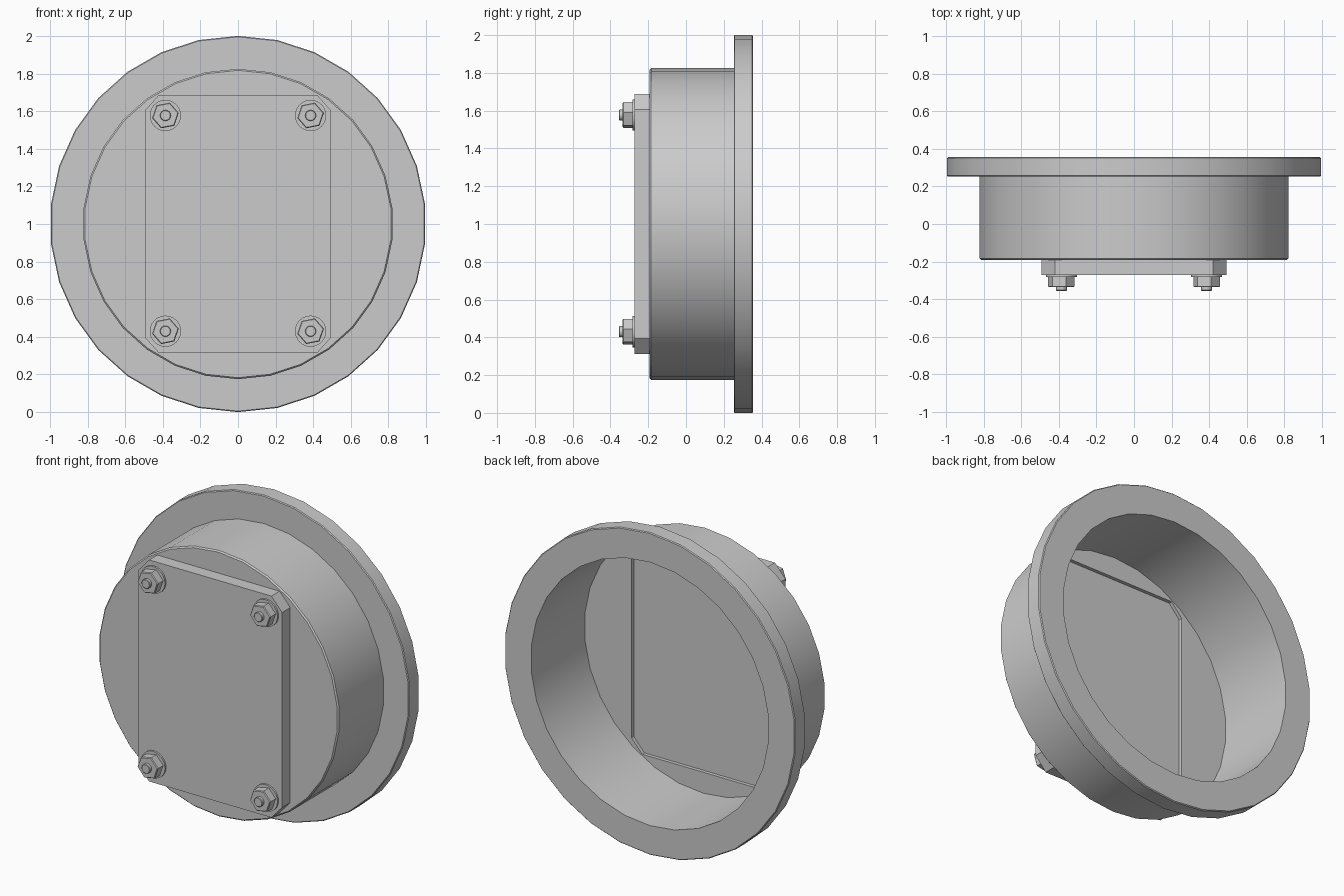
import bpy, bmesh
from math import pi, sin, cos, radians

if "Cube" in bpy.data.objects:
    bpy.data.objects.remove(bpy.data.objects["Cube"])


def finish(name, bm):
    bmesh.ops.recalc_face_normals(bm, faces=bm.faces)
    mesh = bpy.data.meshes.new(name)
    bm.to_mesh(mesh)
    bm.free()
    ob = bpy.data.objects.new(name, mesh)
    bpy.context.collection.objects.link(ob)
    bpy.ops.object.select_all(action='DESELECT')
    ob.select_set(True)
    bpy.context.view_layer.objects.active = ob
    bpy.ops.object.shade_smooth_by_angle(angle=radians(30))
    return ob


def circle(r, n, phase=pi / 2):
    return [(r * cos(phase + 2 * pi * i / n), r * sin(phase + 2 * pi * i / n)) for i in range(n)]


def lathe(name, profile, n, phase=pi / 2, cx=0, cz=1, ring=False):
    """Spin (radius, y) points about the y axis; ring closes the section, otherwise ends are capped."""
    bm = bmesh.new()
    loops = [[bm.verts.new((cx + x, y, cz + z)) for x, z in circle(r, n, phase)] for r, y in profile]
    pairs = list(zip(loops, loops[1:]))
    if ring:
        pairs.append((loops[-1], loops[0]))
    else:
        bm.faces.new(loops[0])
        bm.faces.new(loops[-1])
    for a, b in pairs:
        for i in range(n):
            j = (i + 1) % n
            bm.faces.new((a[i], a[j], b[j], b[i]))
    return finish(name, bm)


def slab(name, outlines, y0, y1):
    """Flat sheet from an outline and optional holes, extruded along y."""
    bm = bmesh.new()
    edges = []
    for pts in outlines:
        vs = [bm.verts.new((x, y0, 1 + z)) for x, z in pts]
        edges += [bm.edges.new((vs[i - 1], vs[i])) for i in range(len(vs))]
    if len(outlines) == 1:
        bm.faces.new(vs)
    else:
        bmesh.ops.triangle_fill(bm, use_beauty=True, edges=edges, normal=(0, -1, 0))
    ext = bmesh.ops.extrude_face_region(bm, geom=bm.faces[:], use_keep_orig=True)
    moved = [g for g in ext['geom'] if isinstance(g, bmesh.types.BMVert)]
    bmesh.ops.translate(bm, verts=moved, vec=(0, y1 - y0, 0))
    return finish(name, bm)


# Mounting flange and thin-walled drum
B = 0.005
lathe("flange", [(0.817, 0.253), (1 - B, 0.253), (1, 0.253 + B), (1, 0.355 - B),
                 (1 - B, 0.355), (0.817, 0.355)], 30, ring=True)
lathe("drum_wall", [(0.817, 0.253), (0.825, 0.253), (0.825, -0.184), (0.817, -0.192)], 30, ring=True)

# Chamfered cover plate over a matching opening in the drum front
W, H, CX, CZ = 0.493, 0.687, 0.42, 0.605
plate = [(CX, H), (W, CZ), (W, -CZ), (CX, -H), (-CX, -H), (-W, -CZ), (-W, CZ), (-CX, H)]
slab("front_panel", [circle(0.817, 30), plate], -0.192, -0.17)
slab("cover_plate", [plate], -0.272, -0.192)

# Four fasteners: washer, hex nut, bolt end
for side, x in (("left", -0.386), ("right", 0.386)):
    for level, z in (("lower", 0.43), ("upper", 1.577)):
        tag = f"{level}_{side}"
        lathe("washer_" + tag, [(0.083, -0.271), (0.083, -0.283)], 24, cx=x, cz=z)
        lathe("nut_" + tag, [(0.072, -0.282), (0.072, -0.331), (0.067, -0.336)], 6,
              phase=radians(11), cx=x, cz=z)
        lathe("bolt_" + tag, [(0.029, -0.33), (0.029, -0.352), (0.026, -0.355)], 16, cx=x, cz=z)
